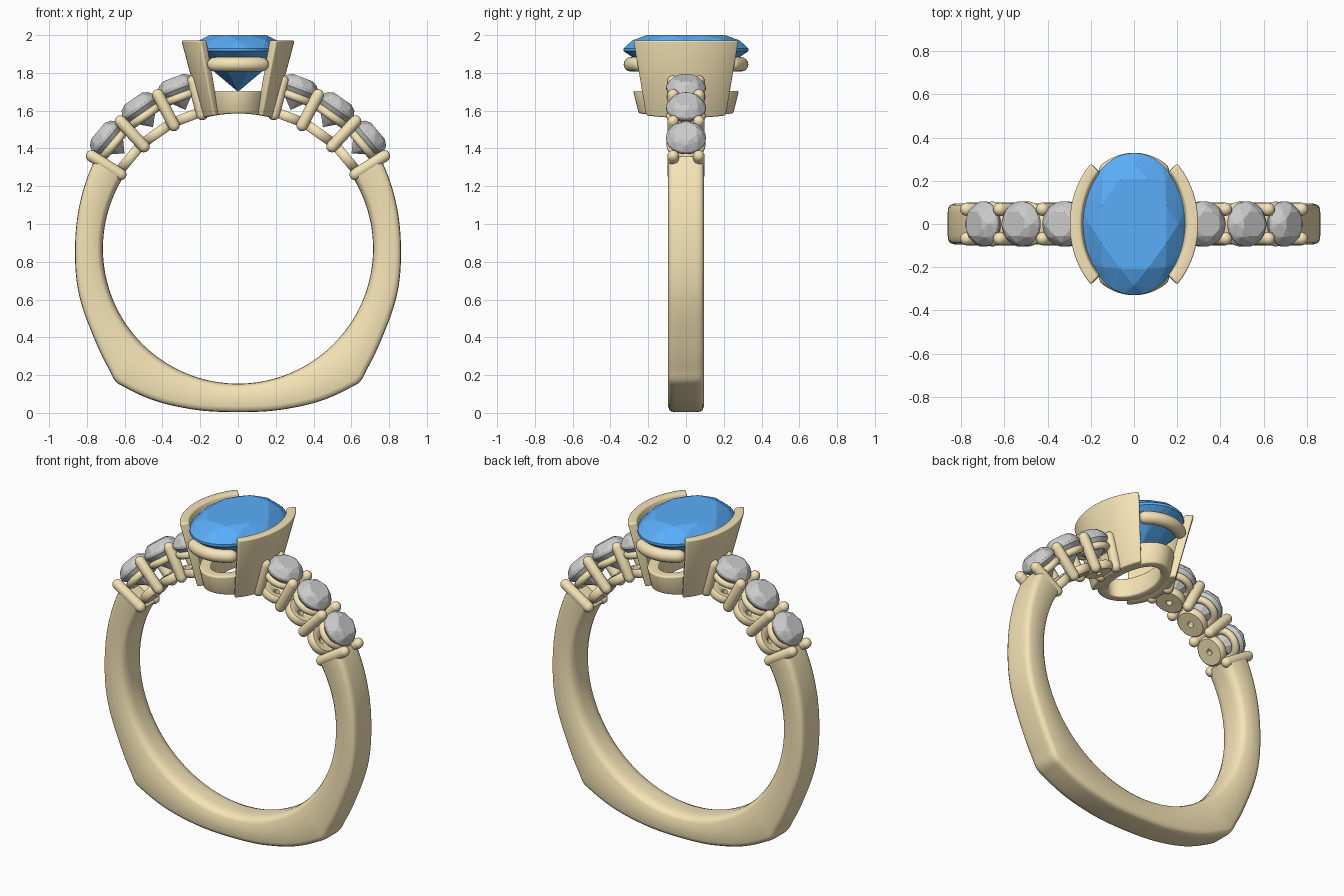
import bpy, bmesh, math
from mathutils import Vector, Matrix

if "Cube" in bpy.data.objects:
    bpy.data.objects.remove(bpy.data.objects["Cube"])

CZ, RI = 0.87, 0.715           # finger hole centre height and radius
Y = Vector((0, 1, 0))


def material(name, color):
    m = bpy.data.materials.new(name)
    m.diffuse_color = color
    m.use_nodes = True
    m.node_tree.nodes["Principled BSDF"].inputs["Base Color"].default_value = m.diffuse_color
    return m


GOLD = material("gold", (0.92, 0.78, 0.47, 1))
BLUE = material("blue_gem", (0.1, 0.42, 0.95, 1))


def finish(bm, name, mat=None, smooth=True):
    bmesh.ops.recalc_face_normals(bm, faces=bm.faces)
    me = bpy.data.meshes.new(name)
    bm.to_mesh(me)
    bm.free()
    ob = bpy.data.objects.new(name, me)
    bpy.context.collection.objects.link(ob)
    if mat:
        me.materials.append(mat)
    if smooth:
        bpy.ops.object.select_all(action='DESELECT')
        ob.select_set(True)
        bpy.context.view_layer.objects.active = ob
        bpy.ops.object.shade_smooth_by_angle(angle=math.radians(40))
    return ob


def loft(name, rings, loop=False, bevel=0.0):
    """Skin a row of closed cross-sections, capped unless it loops."""
    bm = bmesh.new()
    vs = [[bm.verts.new(p) for p in r] for r in rings]
    n = len(vs[0])
    for i in range(len(vs) if loop else len(vs) - 1):
        a, b = vs[i], vs[(i + 1) % len(vs)]
        for j in range(n):
            k = (j + 1) % n
            bm.faces.new((a[j], a[k], b[k], b[j]))
    if not loop:
        bm.faces.new(vs[0])
        bm.faces.new(vs[-1])
    if bevel:
        bmesh.ops.recalc_face_normals(bm, faces=bm.faces)
        sharp = [e for e in bm.edges if e.calc_face_angle(0) > math.radians(40)]
        bmesh.ops.bevel(bm, geom=sharp, offset=bevel, segments=3, profile=0.5,
                        affect='EDGES')
    return finish(bm, name, GOLD)


def capsule(name, path, r, up, n=16):
    """Round wire with domed ends along a path."""
    t0 = (path[1] - path[0]).normalized()
    t1 = (path[-1] - path[-2]).normalized()
    angs = [math.radians(a) for a in (84, 65, 45, 22)]
    st = [(path[0] - t0 * r * math.sin(a), t0, r * math.cos(a)) for a in angs]
    for i, p in enumerate(path):
        t = path[min(i + 1, len(path) - 1)] - path[max(i - 1, 0)]
        st.append((p, t.normalized(), r))
    st += [(path[-1] + t1 * r * math.sin(a), t1, r * math.cos(a)) for a in reversed(angs)]
    rings = []
    for p, t, rad in st:
        s = t.cross(up).normalized()
        u = s.cross(t)
        rings.append([p + rad * (s * math.cos(2 * math.pi * k / n) + u * math.sin(2 * math.pi * k / n))
                      for k in range(n)])
    return loft(name, rings)


def gem(name, a, b, table, mid, girdle, culet, mat=None):
    """Faceted brilliant: hull of (scale, height) levels plus a culet."""
    bm = bmesh.new()
    lv = [(table, 8, 0.5), (mid, 8, 0), (girdle, 32, 0), ((girdle[0], girdle[1] - 0.015), 32, 0),
          ((0.55, girdle[1] * 0.5 + culet * 0.5 - 0.012), 8, 0.5)]
    for (s, z), n, off in lv:
        for k in range(n):
            t = 2 * math.pi * (k + off) / n
            bm.verts.new((a * s * math.cos(t), b * s * math.sin(t), z))
    bm.verts.new((0, 0, culet))
    bmesh.ops.convex_hull(bm, input=bm.verts)
    return finish(bm, name, mat, smooth=False)


def polar(deg, r, y=0.0):
    t = math.radians(deg)
    return Vector((r * math.cos(t), y, CZ + r * math.sin(t)))


# --- band: outer radius by angle, with a squared-off foot ---
KEY = [(33, .893), (15, .87), (0, .863), (-14.6, .875), (-30.3, .894), (-43, .935),
       (-47.5, .957), (-51, .947), (-59.4, .9235), (-73.6, .886), (-90, .866), (-106.4, .886)]


def outer(d):
    i = max(j for j in range(len(KEY) - 1) if KEY[j][0] >= d)
    i = min(i, len(KEY) - 3)
    (x1, y1), (x2, y2) = KEY[i], KEY[i + 1]
    slope = lambda p, q: (q[1] - p[1]) / (q[0] - p[0])
    m1 = slope(KEY[max(i - 1, 0)], KEY[i + 1])
    m2 = slope(KEY[i], KEY[i + 2])
    h = x2 - x1
    t = (d - x1) / h
    return ((2*t**3 - 3*t*t + 1) * y1 + (t**3 - 2*t*t + t) * h * m1
            + (3*t*t - 2*t**3) * y2 + (t**3 - t*t) * h * m2)


half = [33 - 1.5 * i for i in range(82)] + [-90]
degs = half + [-180 - d for d in reversed(half[:-1])]
band = []
for d in degs:
    R = outer(d if d >= -90 else -180 - d)
    w = 0.094
    side = [(RI, .03), (RI + .003, .055), (RI + .013, .08), (RI + .03, w),
            (R - .03, w), (R - .011, w - .006), (R - .003, w - .018), (R, w - .04)]
    sec = side + [(r, -y) for r, y in reversed(side)]
    band.append([polar(d, r, y) for r, y in sec])
loft("band", band)


# --- centre head: two tapered half-bezel walls ---
def ell(a, b, t, z):
    return Vector((a * math.cos(t), b * math.sin(t), z))


def floor_z(x):
    return CZ + math.sqrt(RI * RI - x * x)


for label, mid in (("right", 0), ("left", 180)):
    rings = []
    for k in range(33):
        t = math.radians(mid - 48 + 3 * k)
        rings.append([ell(.30, .38, t, 1.972), ell(.19, .29, t, floor_z(.19 * math.cos(t))),
                      ell(.145, .235, t, floor_z(.145 * math.cos(t))), ell(.245, .328, t, 1.972)])
    loft("bezel_wall_" + label, rings, bevel=0.01)

# --- gallery wires front and back ---
for label, mid in (("front", -90), ("back", 90)):
    path = [ell(.235, .292, math.radians(mid - 32 + 4 * k), 1.845) for k in range(17)]
    capsule("gallery_wire_" + label, path, .038, Vector((0, 0, 1)))

# --- oval base ring, its underside following the finger hole ---
rings = []
for k in range(64):
    t = 2 * math.pi * k / 64
    rings.append([ell(.18, .28, t, 1.705), ell(.16, .25, t, floor_z(.16 * math.cos(t))),
                  ell(.105, .195, t, floor_z(.105 * math.cos(t))), ell(.115, .21, t, 1.705)])
loft("base_ring", rings, loop=True, bevel=0.01)

# --- centre oval gem ---
gem("centre_gem", .24, .33, (.68, 2.0), (.86, 1.972), (1.0, 1.93), 1.70, BLUE)


# --- shoulder stones with cups and shared prongs ---
def washer(name, prof, m):
    return loft(name, [[m @ Vector((r * math.cos(t), r * math.sin(t), z)) for r, z in prof]
                       for t in (2 * math.pi * k / 40 for k in range(40))], loop=True)


TUBE = [(.082 + .022 * math.cos(math.pi * k / 6), .858 + .022 * math.sin(math.pi * k / 6))
        for k in range(12)]
DISC = [(.018, .72), (.078, .72), (.086, .727), (.09, .745), (.086, .765), (.078, .772), (.05, .772), (.018, .75)]

for label, sgn in (("right", 1), ("left", -1)):
    turn = lambda d: d if sgn > 0 else 180 - d
    for i, d in enumerate((40, 55, 69.2)):
        a = math.radians(turn(d))
        n = Vector((math.cos(a), 0, math.sin(a)))
        m = Matrix((Y.cross(n), Y, n)).transposed().to_4x4()
        m.translation = (0, 0, CZ)
        tag = f"_{label}_{i + 1}"
        washer("stone_cup_base" + tag, DISC, m)
        washer("stone_cup_rim" + tag, TUBE, m)
        stone = gem("side_stone" + tag, .105, .105, (.58, .968), (.82, .951), (1.0, .918), .785)
        stone.matrix_world = m
    for i, d in enumerate((32.3, 47.3, 62.5, 75)):
        for y in (-.068, .068):
            capsule(f"prong_{label}_{i + 1}_{'front' if y < 0 else 'back'}",
                    [polar(turn(d), .735, y), polar(turn(d), .917, y)], .031, Y)
